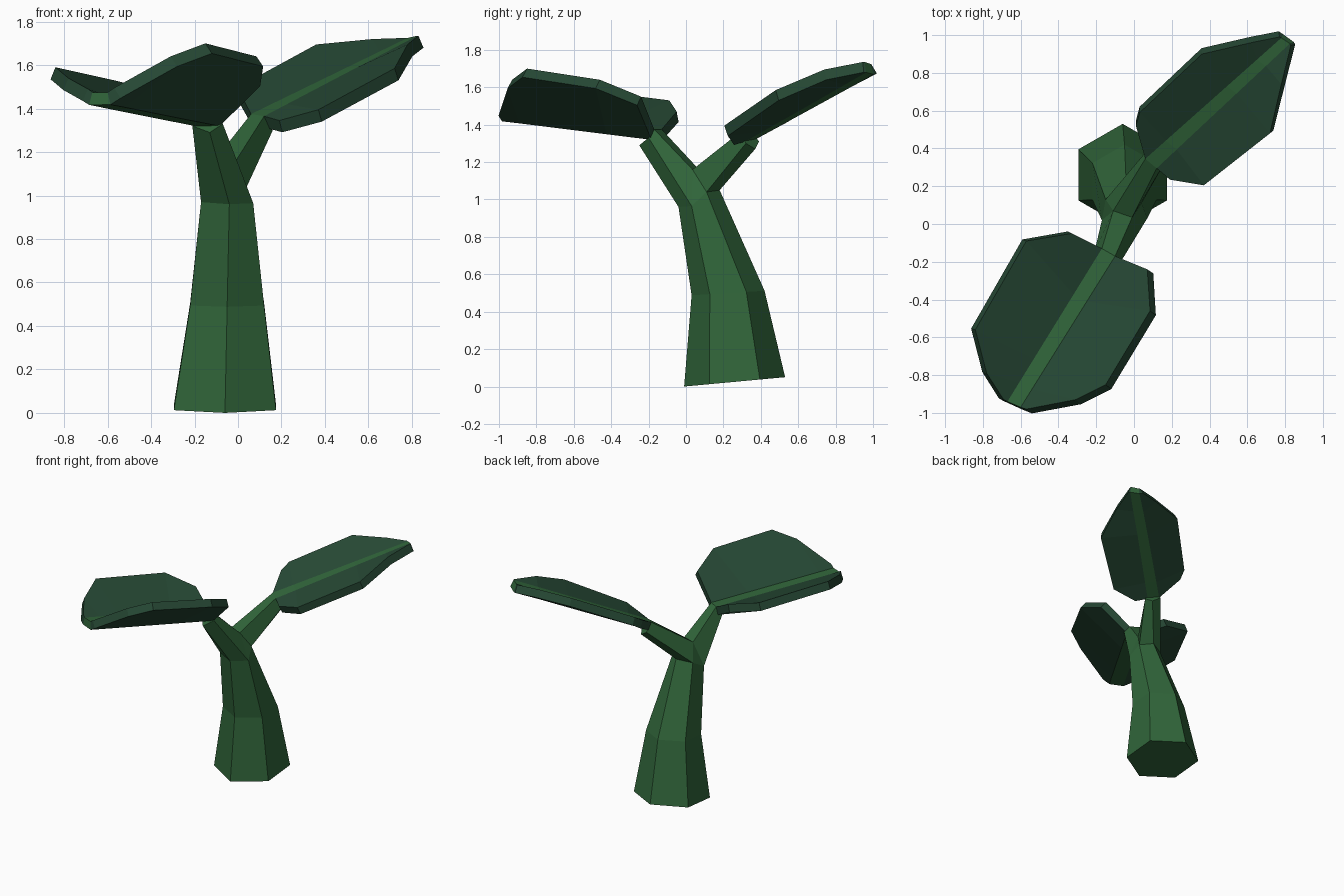
import bpy
import bmesh
from mathutils import Vector

cube = bpy.data.objects.get("Cube")
if cube:
    bpy.data.objects.remove(cube, do_unlink=True)


def make_material(name, color):
    mat = bpy.data.materials.new(name)
    mat.use_nodes = True
    mat.diffuse_color = color
    mat.node_tree.nodes["Principled BSDF"].inputs["Base Color"].default_value = color
    return mat


stem_green = make_material("stem green", (0.030, 0.130, 0.042, 1))
leaf_green = make_material("dark leaf green", (0.019, 0.064, 0.034, 1))


def finish(bm, name, materials):
    mesh = bpy.data.meshes.new(name)
    bm.to_mesh(mesh)
    bm.free()
    for mat in materials:
        mesh.materials.append(mat)
    obj = bpy.data.objects.new(name, mesh)
    bpy.context.collection.objects.link(obj)
    return obj


def bridge(bm, lower, upper):
    for i in range(len(lower)):
        j = (i + 1) % len(lower)
        bm.faces.new((lower[i], lower[j], upper[j], upper[i]))


# Forked stem: hexagonal rings, corners run front, right, back, left
def build_stem():
    bm = bmesh.new()

    def ring(points):
        return [bm.verts.new(p) for p in points]

    def hexagon(cx, cy, rx, ry, z, tilt):
        corners = [(0, -1), (1, -0.5), (1, 0.5), (0, 1), (-1, 0.5), (-1, -0.5)]
        return ring([(cx + rx * u, cy + ry * v, z + tilt * v) for u, v in corners])

    base = hexagon(-0.06, 0.26, 0.235, 0.27, 0.025, 0.025)
    middle = hexagon(-0.05, 0.225, 0.17, 0.195, 0.50, 0.012)
    top = ring([(-0.04, -0.04, 0.96), (0.07, 0.03, 0.965), (0.04, 0.11, 1.04),
                (-0.04, 0.18, 1.05), (-0.15, 0.13, 1.03), (-0.17, 0.02, 0.97)])
    bm.faces.new(base[::-1])
    bridge(bm, base, middle)
    bridge(bm, middle, top)

    # Crotch edge closes the gap between the two branches
    f, fr, br, b, bl, fl = top
    cr, cl = ring([(-0.01, 0.035, 1.16), (-0.11, 0.07, 1.16)])
    bm.faces.new((fr, br, cr))
    bm.faces.new((bl, fl, cl))

    front_end = ring([(-0.13, -0.25, 1.29), (-0.07, -0.20, 1.33), (-0.10, -0.17, 1.375),
                      (-0.17, -0.13, 1.375), (-0.21, -0.15, 1.32)])
    back_end = ring([(0.13, 0.37, 1.27), (0.07, 0.39, 1.31), (0.06, 0.345, 1.375),
                     (0.12, 0.295, 1.365), (0.16, 0.32, 1.30)])
    bridge(bm, [f, fr, cr, cl, fl], front_end)
    bridge(bm, [b, bl, cl, cr, br], back_end)
    bm.faces.new(front_end)
    bm.faces.new(back_end)
    bmesh.ops.recalc_face_normals(bm, faces=bm.faces)
    finish(bm, "forked_stem", [stem_green])


# Folded leaf: a pale midrib strip with a raised blade on either side
def build_leaf(name, rails, rims, stations, thickness):
    bm = bmesh.new()
    ribs = []
    for start, end in rails:
        a, c = Vector(start), Vector(end)
        ribs.append([bm.verts.new(a.lerp(c, t)) for t in stations])
    edges = [[bm.verts.new(p) for p in rim] for rim in rims]
    for i in range(len(stations) - 1):
        strips = [(ribs[0], ribs[1], 0), (ribs[0], edges[0], 1), (ribs[1], edges[1], 1)]
        for inner, outer, index in strips:
            face = bm.faces.new((inner[i], inner[i + 1], outer[i + 1], outer[i]))
            face.material_index = index
            face.normal_update()
            if face.normal.z < 0:
                face.normal_flip()
    obj = finish(bm, name, [stem_green, leaf_green])
    solid = obj.modifiers.new("thickness", "SOLIDIFY")
    solid.thickness = thickness
    solid.offset = -1


build_stem()

build_leaf(
    "front_leaf",
    [((-0.10, -0.17, 1.375), (-0.60, -0.97, 1.475)),
     ((-0.17, -0.13, 1.375), (-0.67, -0.94, 1.475))],
    [[(0.07, -0.24, 1.55), (0.085, -0.46, 1.64), (-0.15, -0.85, 1.70),
      (-0.31, -0.93, 1.64), (-0.57, -0.98, 1.495)],
     [(-0.33, -0.05, 1.47), (-0.57, -0.09, 1.53), (-0.84, -0.56, 1.59),
      (-0.78, -0.79, 1.54), (-0.69, -0.93, 1.49)]],
    [0, 0.3, 0.72, 0.88, 1], 0.06)

build_leaf(
    "back_leaf",
    [((0.12, 0.295, 1.365), (0.825, 0.955, 1.735)),
     ((0.06, 0.345, 1.375), (0.78, 0.985, 1.725))],
    [[(0.19, 0.235, 1.345), (0.37, 0.205, 1.395), (0.72, 0.48, 1.585),
      (0.78, 0.74, 1.695), (0.83, 0.945, 1.735)],
     [(0.01, 0.52, 1.47), (0.03, 0.59, 1.515), (0.36, 0.90, 1.695),
      (0.62, 0.96, 1.72), (0.77, 0.99, 1.725)]],
    [0, 0.15, 0.6, 0.82, 1], 0.06)
